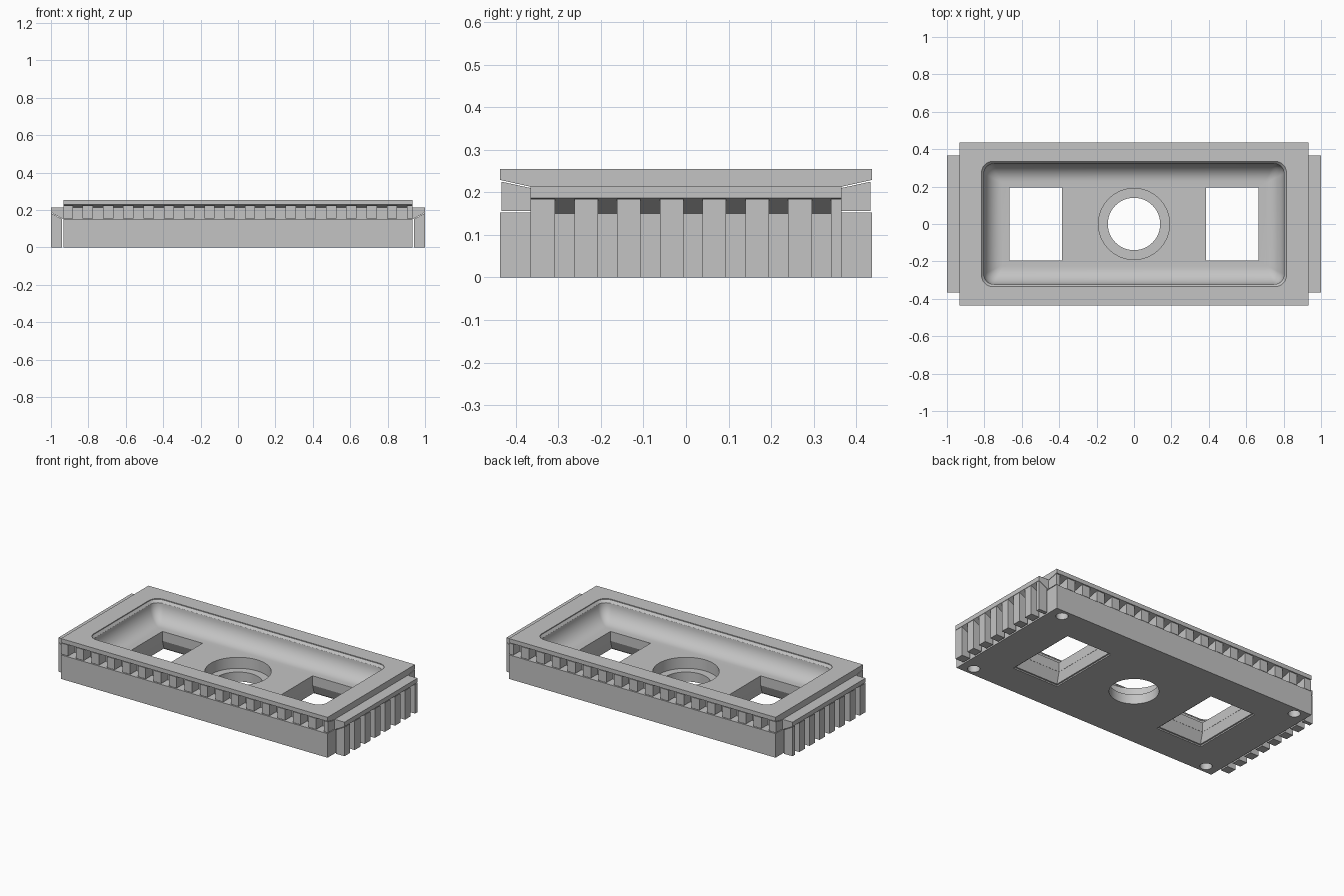
import bpy, bmesh, math
from mathutils import Vector

cube = bpy.data.objects.get("Cube")
if cube:
    bpy.data.objects.remove(cube, do_unlink=True)

GREY = (0.55, 0.55, 0.55, 1)
mat = bpy.data.materials.new("plain grey")
mat.use_nodes = True
mat.diffuse_color = GREY
mat.node_tree.nodes["Principled BSDF"].inputs["Base Color"].default_value = GREY


def finish(bm, name):
    bmesh.ops.recalc_face_normals(bm, faces=bm.faces)
    mesh = bpy.data.meshes.new(name)
    bm.to_mesh(mesh)
    bm.free()
    mesh.materials.append(mat)
    obj = bpy.data.objects.new(name, mesh)
    bpy.context.collection.objects.link(obj)
    return obj


def loft(bm, rings):
    """Skin closed rings of points and cap both ends."""
    rows = [[bm.verts.new(p) for p in ring] for ring in rings]
    for a, b in zip(rows, rows[1:]):
        for i in range(len(a)):
            j = (i + 1) % len(a)
            bm.faces.new((a[i], a[j], b[j], b[i]))
    bm.faces.new(rows[0])
    bm.faces.new(rows[-1])


def bar_x(bm, profile, x0, x1, side=1):
    loft(bm, [[(x, side * y, z) for y, z in profile] for x in (x0, x1)])


def bar_y(bm, profile, y0, y1, side=1):
    loft(bm, [[(side * x, y, z) for x, z in profile] for y in (y0, y1)])


def circle(r, z, cx=0, cy=0, n=64):
    return [(cx + r * math.cos(2 * math.pi * i / n),
             cy + r * math.sin(2 * math.pi * i / n), z) for i in range(n)]


def rectangle(hx, hy, z, cx=0):
    return [(cx + sx * hx, sy * hy, z) for sx, sy in ((-1, -1), (1, -1), (1, 1), (-1, 1))]


def rounded(inset, z, steps=8):
    hx, hy = 0.815 - inset, 0.335 - inset
    r = max(0.06 - inset * 0.5, 0.012)
    ring = []
    for q, (sx, sy) in enumerate(((1, 1), (-1, 1), (-1, -1), (1, -1))):
        for i in range(steps + 1):
            a = math.pi / 2 * (q + i / steps)
            ring.append((sx * (hx - r) + r * math.cos(a), sy * (hy - r) + r * math.sin(a), z))
    return ring


def cut(target, rings):
    bm = bmesh.new()
    loft(bm, rings)
    cutter = finish(bm, "cutter")
    cutter.hide_render = True
    mod = target.modifiers.new("cut", "BOOLEAN")
    mod.operation, mod.solver, mod.object = "DIFFERENCE", "EXACT", cutter
    bpy.context.view_layer.objects.active = target
    bpy.ops.object.modifier_apply(modifier=mod.name)
    bpy.data.objects.remove(cutter, do_unlink=True)


def solid_spans(start, end, first_gap, pitch, half_gap, count):
    """Spans left between evenly spaced gaps."""
    edges = [start]
    for k in range(count):
        c = first_gap + k * pitch
        edges += [c - half_gap, c + half_gap]
    edges.append(end)
    return list(zip(edges[::2], edges[1::2]))


# Body: base block, recessed band and overhanging top rim
half = [(0.437, 0), (0.437, 0.152), (0.365, 0.152), (0.365, 0.213), (0.437, 0.229), (0.437, 0.255)]
bm = bmesh.new()
bar_x(bm, half + [(-y, z) for y, z in reversed(half)], -0.932, 0.932)
body = finish(bm, "body")

# Dished top recess with a bevelled lip and a wide fillet to the floor
FLOOR = 0.13
R = 0.095
dish = [rounded(0, 0.3), rounded(0, 0.25), rounded(0.012, 0.235)]
for i in range(1, 11):
    a = math.pi / 2 * i / 10
    dish.append(rounded(0.012 + R * (1 - math.cos(a)), 0.235 - (0.235 - FLOOR) * math.sin(a)))
cut(body, dish)

# Stepped round hole in the centre
cut(body, [circle(0.19, 0.06), circle(0.19, 0.2)])
cut(body, [circle(0.14, -0.1), circle(0.14, 0.1)])

# Square windows, flared underneath with a shallow frame step
for cx in (-0.525, 0.525):
    cut(body, [rectangle(0.14, 0.195, -0.1, cx), rectangle(0.14, 0.195, 0.2, cx)])
    cut(body, [rectangle(0.16, 0.235, -0.05, cx), rectangle(0.16, 0.235, 0.008, cx)])
    cut(body, [rectangle(0.15, 0.225, -0.05, cx), rectangle(0.15, 0.225, 0.008, cx),
               rectangle(0.141, 0.196, 0.07, cx)])

# Blind screw holes under the corners
for cx in (-0.85, 0.85):
    for cy in (-0.385, 0.385):
        cut(body, [circle(0.035, -0.05, cx, cy, 32), circle(0.035, 0.09, cx, cy, 32)])

bpy.ops.object.select_all(action="DESELECT")
body.select_set(True)
bpy.context.view_layer.objects.active = body
bpy.ops.object.shade_smooth_by_angle(angle=math.radians(25))

# Rows of short blocks under the front and back rim
block = [(0.36, 0.156), (0.434, 0.156), (0.434, 0.225), (0.36, 0.209)]
for name, side in (("front_blocks", -1), ("back_blocks", 1)):
    bm = bmesh.new()
    for x0, x1 in solid_spans(-0.932, 0.932, -0.857, 0.1084, 0.0265, 17):
        bar_x(bm, block, x0, x1, side)
    finish(bm, name)

# End ledges with sloping undersides, and the ribs hanging below them
ledge = [(0.92, 0.15), (0.932, 0.15), (1, 0.187), (1, 0.215), (0.92, 0.215)]
rib = [(0.942, 0), (1, 0), (1, 0.184), (0.942, 0.152)]
for name, side in (("right", -1), ("left", 1)):
    bm = bmesh.new()
    bar_y(bm, ledge, -0.365, 0.365, side)
    finish(bm, name + "_end_ledge")
    bm = bmesh.new()
    for y0, y1 in solid_spans(-0.365, 0.365, -0.285, 0.1005, 0.0225, 7):
        bar_y(bm, rib, y0, y1, side)
    finish(bm, name + "_end_ribs")
